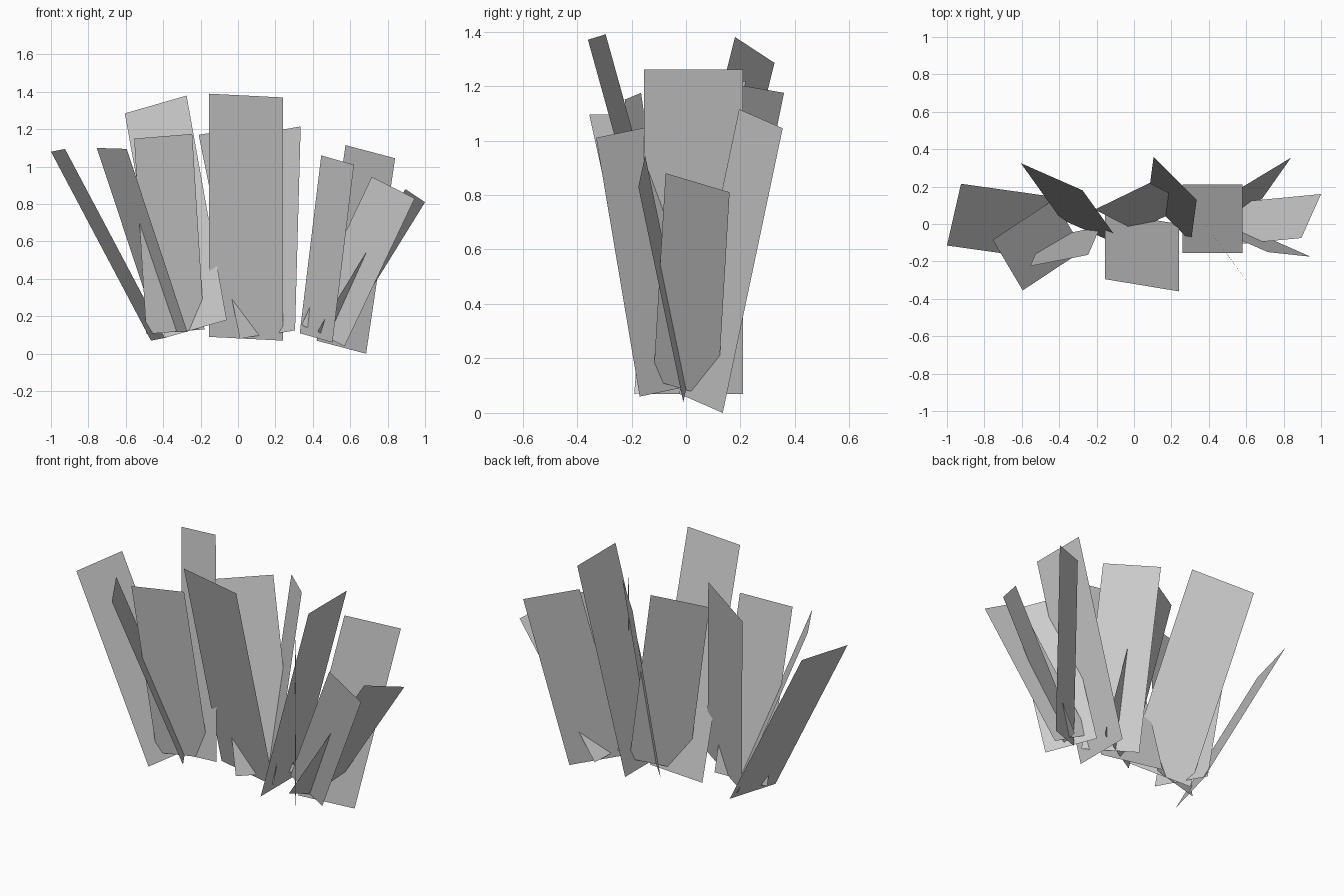
import bpy
import bmesh
from mathutils import Vector

if "Cube" in bpy.data.objects:
    bpy.data.objects.remove(bpy.data.objects["Cube"])


def leaf_card(name, top_left, top_right, bottom_left):
    """One flat four-sided card, spanned from three of its corners."""
    tl, tr, bl = Vector(top_left), Vector(top_right), Vector(bottom_left)
    br = bl + tr - tl
    bm = bmesh.new()
    bm.faces.new([bm.verts.new(p) for p in (bl, br, tr, tl)])
    mesh = bpy.data.meshes.new(name)
    bm.to_mesh(mesh)
    bm.free()
    obj = bpy.data.objects.new(name, mesh)
    bpy.context.collection.objects.link(obj)
    return obj


# Middle of the clump
leaf_card("leaf_centre_front", (-.155, -.295, 1.39), (.24, -.36, 1.37), (-.155, .065, .09))
leaf_card("leaf_centre_middle", (-.21, .077, 1.17), (.083, .219, 1.22), (.01, -.035, .08))
leaf_card("leaf_centre_back", (.105, .36, 1.175), (.335, .13, 1.215), (.075, .135, .085))

# Right side, fanning outward
leaf_card("leaf_right_inner", (.58, -.155, 1.26), (.58, .21, 1.26), (.26, -.155, .07))
leaf_card("leaf_right_front", (.445, -.09, 1.06), (.62, -.33, 1.01), (.33, .07, .11))
leaf_card("leaf_right_back", (.575, .195, 1.115), (.84, .355, 1.045), (.42, -.025, .07))
leaf_card("leaf_right_low", (.715, -.15, .945), (.945, -.175, .83), (.34, .015, .155))
leaf_card("leaf_right_outer", (.895, -.075, .88), (1.0, .16, .81), (.425, -.12, .12))

# Left side, fanning outward
leaf_card("leaf_left_back", (-.605, .325, 1.285), (-.275, .18, 1.38), (-.39, .025, .085))
leaf_card("leaf_left_front", (-.555, -.225, 1.15), (-.245, -.165, 1.175), (-.49, -.075, .105))
leaf_card("leaf_left_middle", (-.755, -.085, 1.10), (-.595, -.355, 1.095), (-.43, .13, .12))
leaf_card("leaf_left_outer", (-1.0, -.115, 1.08), (-.925, .215, 1.095), (-.465, -.19, .07))
